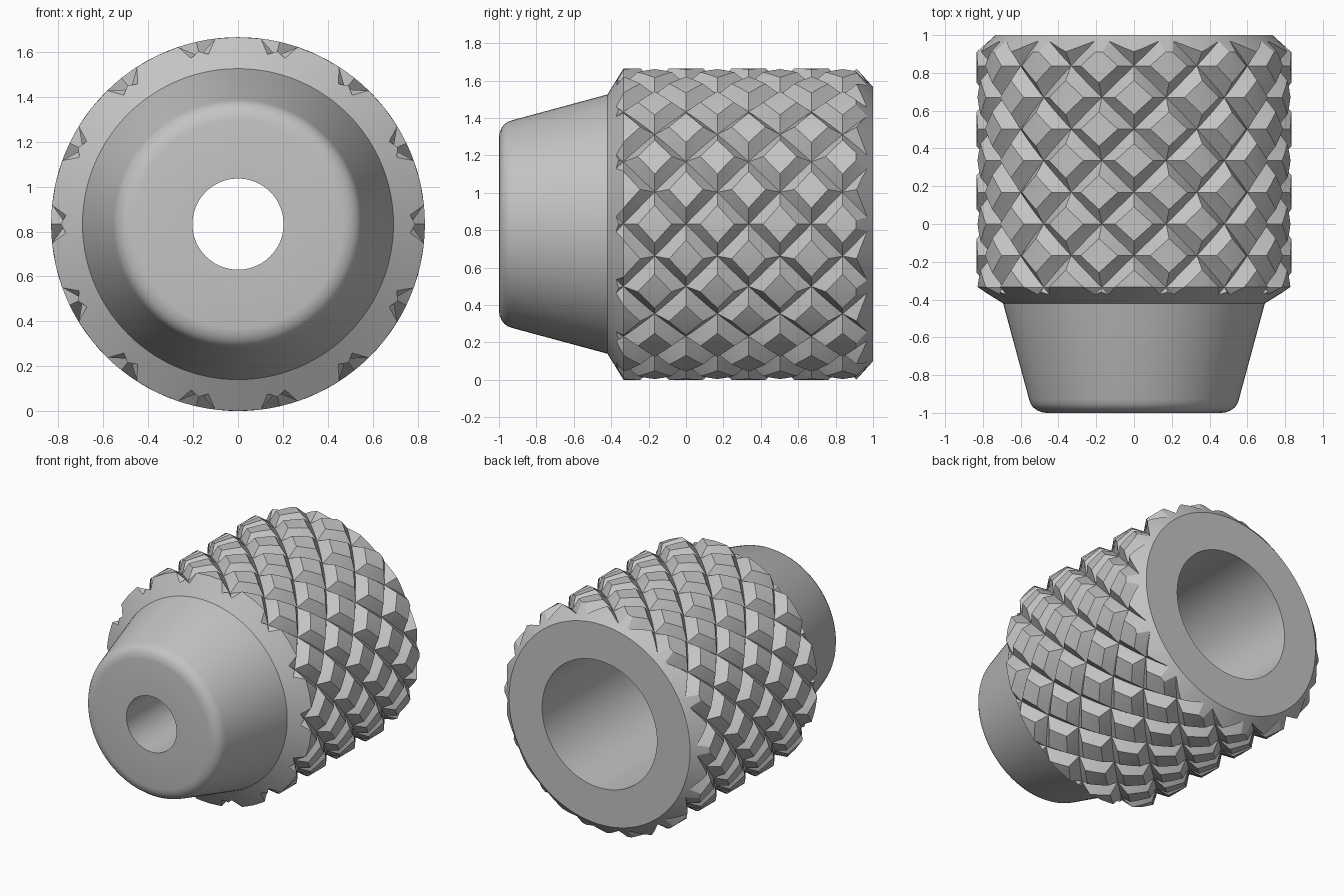
import bpy, bmesh, math
from mathutils import Matrix, Vector

cube = bpy.data.objects.get("Cube")
if cube:
    bpy.data.objects.remove(cube, do_unlink=True)

RADIUS = 0.833        # knurl crest radius, also the axis height
DEPTH = 0.065         # groove depth
STARTS = 14           # grooves in each direction
STEP = 2 * math.pi / STARTS
PITCH = 0.335         # axial distance between groove crossings
GROOVE = 0.23         # half groove width as a share of the spacing

steel = bpy.data.materials.new("grey_steel")
steel.use_nodes = True
steel.diffuse_color = (0.55, 0.55, 0.55, 1)
steel.node_tree.nodes["Principled BSDF"].inputs["Base Color"].default_value = (0.55, 0.55, 0.55, 1)


def make_object(name, bm):
    bmesh.ops.recalc_face_normals(bm, faces=bm.faces)
    mesh = bpy.data.meshes.new(name)
    bm.to_mesh(mesh)
    bm.free()
    mesh.materials.append(steel)
    obj = bpy.data.objects.new(name, mesh)
    bpy.context.collection.objects.link(obj)
    return obj


def lathe(name, profile, segments):
    """Spin a closed (radius, y) profile about the horizontal axis."""
    bm = bmesh.new()
    verts = [bm.verts.new((0, y, RADIUS + r)) for r, y in profile]
    edges = [bm.edges.new((v, verts[i - 1])) for i, v in enumerate(verts)]
    bmesh.ops.spin(bm, geom=verts + edges, cent=(0, 0, RADIUS), axis=(0, 1, 0),
                   angle=2 * math.pi, steps=segments, use_duplicate=False)
    bmesh.ops.remove_doubles(bm, verts=bm.verts, dist=1e-5)
    return make_object(name, bm)


def knurl_point(a, b):
    """Point on the knurl; grooves lie where a or b is a whole number."""
    angle = (a + b - 1) * STEP / 2
    in_groove = min(abs(a - round(a)), abs(b - round(b)))
    r = RADIUS - DEPTH * (1 - min(1, in_groove / GROOVE))
    return Vector((r * math.sin(angle), (a - b) * PITCH / 2, RADIUS + r * math.cos(angle)))


def knurled_cylinder(name):
    bm = bmesh.new()
    cuts = (0, GROOVE, 0.5, 1 - GROOVE, 1)
    # One diamond per cell, with creases running from its corners to its middle
    for i in range(STARTS):
        for row in range(-3, 8):
            k = i - row
            grid = [[bm.verts.new(knurl_point(i + u, k + v)) for v in cuts] for u in cuts]
            for p in range(4):
                for q in range(4):
                    ring = [grid[p][q], grid[p + 1][q], grid[p + 1][q + 1], grid[p][q + 1]]
                    if (p < 2) != (q < 2):
                        ring = ring[1:] + ring[:1]
                    bm.faces.new(ring[:3])
                    bm.faces.new((ring[0], ring[2], ring[3]))
    bmesh.ops.remove_doubles(bm, verts=bm.verts, dist=1e-4)
    # Extend both open ends to flat caps
    rim = [e for e in bm.edges if e.is_boundary]
    new = bmesh.ops.extrude_edge_only(bm, edges=rim)["geom"]
    for v in new:
        if isinstance(v, bmesh.types.BMVert):
            v.co.y = 1.5 if v.co.y > 0 else -1.5
    bmesh.ops.holes_fill(bm, edges=[e for e in bm.edges if e.is_boundary], sides=0)
    return make_object(name, bm)


# Turned body: through hole, rounded nose, tapered cone, two chamfers, rear bore
body = lathe("knurled_nut", [
    (0.203, -1), (0.465, -1), (0.49, -0.996), (0.514, -0.986), (0.534, -0.971),
    (0.547, -0.952), (0.555, -0.93), (0.693, -0.42), (0.873, -0.309),
    (0.873, 0.874), (0.733, 1), (0.465, 1), (0.465, -0.45), (0.203, -0.45)], 112)

# Cut the diamond knurl into the grip
knurl = knurled_cylinder("knurl_cutter")
knurl.hide_render = True
cut = body.modifiers.new("knurl", "BOOLEAN")
cut.operation = "INTERSECT"
cut.solver = "EXACT"
cut.object = knurl
bpy.context.view_layer.objects.active = body
for other in bpy.context.selected_objects:
    other.select_set(False)
body.select_set(True)
bpy.ops.object.modifier_apply(modifier=cut.name)
bpy.data.objects.remove(knurl, do_unlink=True)
bpy.ops.object.shade_smooth_by_angle(angle=math.radians(22))
